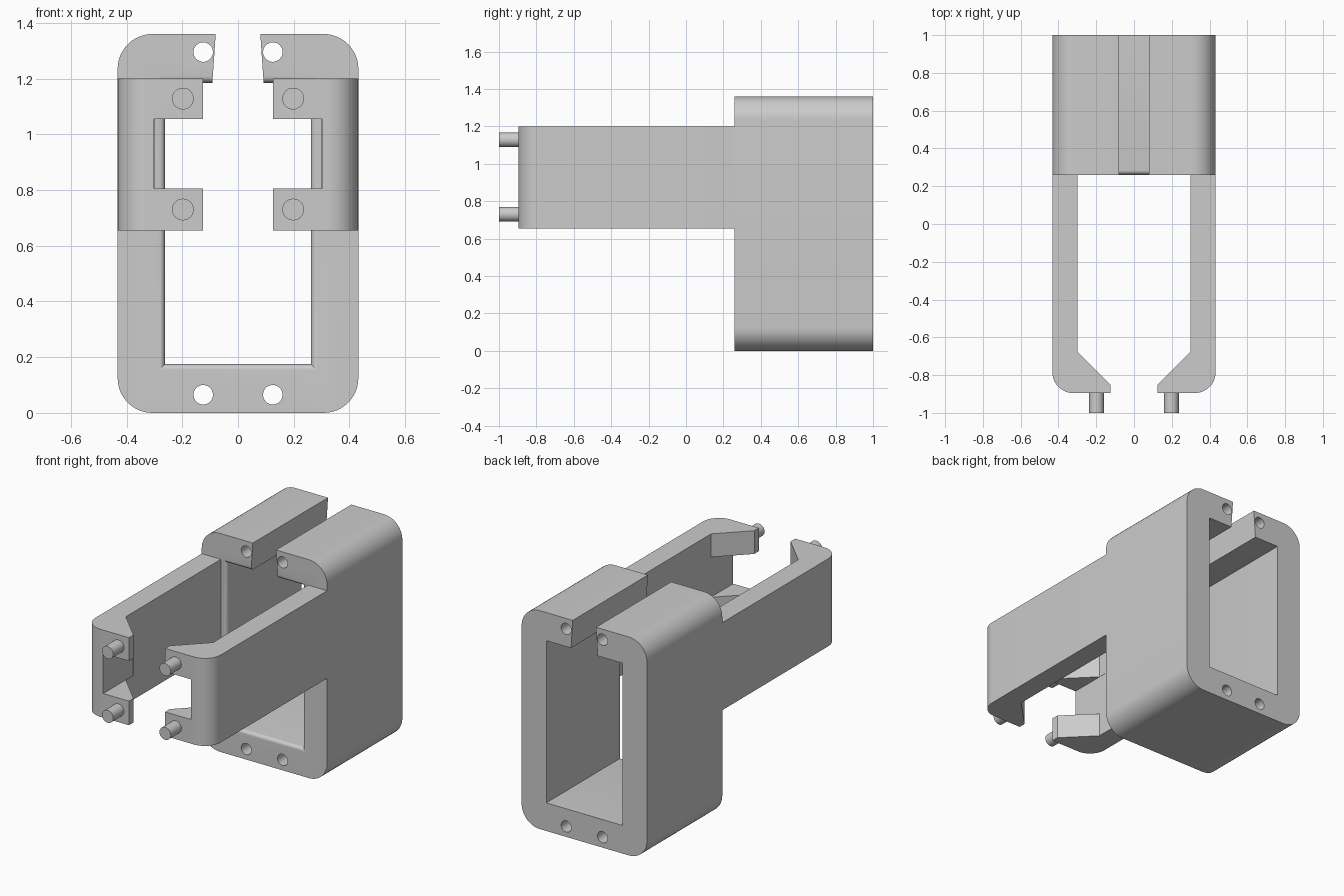
import bpy, bmesh, math
from mathutils import Vector, Matrix

cube = bpy.data.objects.get("Cube")
if cube:
    bpy.data.objects.remove(cube, do_unlink=True)

grey = bpy.data.materials.new("plain grey")
grey.use_nodes = True
COLOUR = (0.6, 0.6, 0.6, 1)
grey.diffuse_color = COLOUR
grey.node_tree.nodes["Principled BSDF"].inputs["Base Color"].default_value = COLOUR

FRONT, MID, BACK = -0.895, 0.26, 1.0
HALF, HEIGHT = 0.432, 1.36


def arc(cx, cy, r, start, end, steps=12):
    angles = [math.radians(start + (end - start) * i / steps) for i in range(steps + 1)]
    return [(cx + r * math.cos(a), cy + r * math.sin(a)) for a in angles]


def make(name, bm):
    bmesh.ops.recalc_face_normals(bm, faces=bm.faces)
    mesh = bpy.data.meshes.new(name)
    bm.to_mesh(mesh)
    bm.free()
    mesh.materials.append(grey)
    obj = bpy.data.objects.new(name, mesh)
    bpy.context.collection.objects.link(obj)
    return obj


def prism(points, depth):
    """Closed outline swept along a depth vector."""
    bm = bmesh.new()
    face = bm.faces.new([bm.verts.new(p) for p in points])
    swept = bmesh.ops.extrude_face_region(bm, geom=[face])["geom"]
    verts = [v for v in swept if isinstance(v, bmesh.types.BMVert)]
    bmesh.ops.translate(bm, verts=verts, vec=Vector(depth))
    return bm


def rods(name, centres, radius, y0, y1):
    """Round rods along y, one for each (x, z) centre."""
    bm = bmesh.new()
    for x, z in centres:
        place = Matrix.Translation((x, (y0 + y1) / 2, z)) @ Matrix.Rotation(math.pi / 2, 4, "X")
        bmesh.ops.create_cone(bm, cap_ends=True, segments=32, radius1=radius,
                              radius2=radius, depth=y1 - y0, matrix=place)
    return make(name, bm)


def cut(obj, cutter):
    mod = obj.modifiers.new("cut", "BOOLEAN")
    mod.operation, mod.solver, mod.object = "DIFFERENCE", "EXACT", cutter
    bpy.context.view_layer.objects.active = obj
    bpy.ops.object.modifier_apply(modifier=mod.name)
    bpy.data.objects.remove(cutter, do_unlink=True)


def smooth(obj):
    bpy.ops.object.select_all(action="DESELECT")
    obj.select_set(True)
    bpy.context.view_layer.objects.active = obj
    bpy.ops.object.shade_smooth_by_angle(angle=math.radians(30))


# Sleeve: rounded frame, split at the top
R = 0.125
inner = [(0.092, 1.185), (0.262, 1.185), (0.262, 0.175)]
right_side = (arc(HALF - R, R, R, -90, 0) + arc(HALF - R, HEIGHT - R, R, 0, 90)
              + [(0.08, HEIGHT)] + inner)
outline = right_side + [(-x, z) for x, z in reversed(right_side)]
bm = prism([(x, MID, z) for x, z in outline], (0, BACK - MID, 0))


def on_opening(v):
    x, y, z = v.co
    return abs(y - MID) < 1e-4 and abs(x) < 0.27 and 0.17 < z < 1.19


# Rounded lip around the front of the opening
lip = [e for e in bm.edges if all(on_opening(v) for v in e.verts)]
bmesh.ops.bevel(bm, geom=lip, offset=0.024, segments=6, profile=0.5, affect="EDGES")
sleeve = make("sleeve", bm)
screw_spots = [(s * 0.125, z) for s in (-1, 1) for z in (0.065, 1.295)]
cut(sleeve, rods("screw_hole_cutter", screw_spots, 0.035, MID - 0.1, BACK + 0.1))
smooth(sleeve)

# Arms with hooked tips, notched into two fingers, each finger with a peg
A = 0.11
plan = ([(0.30, MID), (0.30, -0.675), (0.125, -0.85), (0.125, FRONT)]
        + arc(HALF - A, FRONT + A, A, -90, 0) + [(HALF, MID)])
for side, s in (("left", 1), ("right", -1)):
    arm = make(side + "_arm", prism([(s * x, y, 0.655) for x, y in plan], (0, 0, 0.545)))
    notch = [(s * x, y, 0.805) for x, y in ((0, -0.6), (0.302, -0.6), (0.302, -1), (0, -1))]
    cut(arm, make("notch_cutter", prism(notch, (0, 0, 0.25))))
    smooth(arm)
    smooth(rods(side + "_pegs", [(s * 0.198, z) for z in (0.73, 1.128)], 0.039, -1, FRONT))
